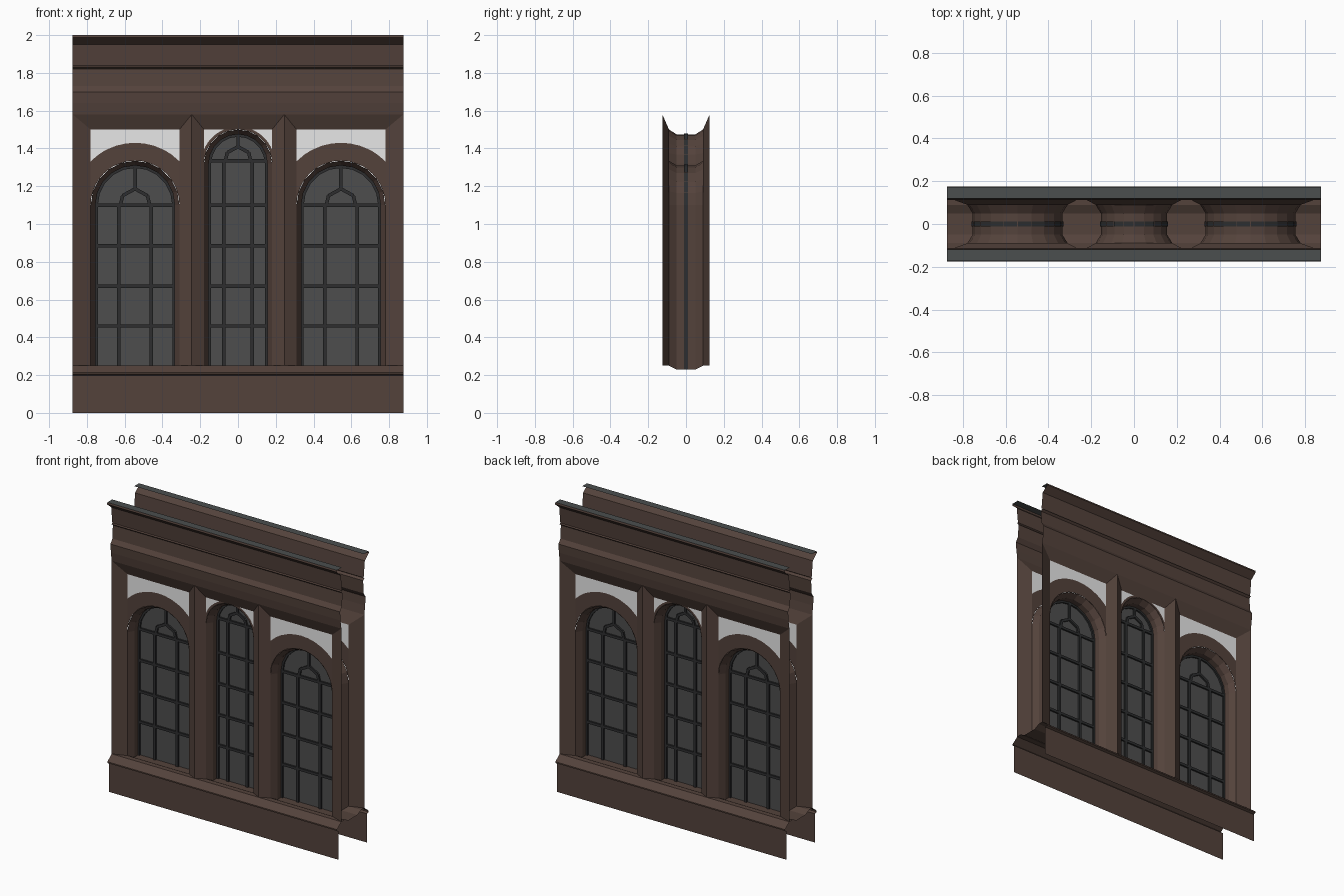
import bpy, bmesh, math
from mathutils import Vector

if "Cube" in bpy.data.objects:
    bpy.data.objects.remove(bpy.data.objects["Cube"])


def material(name, rgb):
    m = bpy.data.materials.new(name)
    m.diffuse_color = (*rgb, 1)
    m.use_nodes = True
    m.node_tree.nodes["Principled BSDF"].inputs["Base Color"].default_value = m.diffuse_color
    return m


BROWN = material("brown_wood", (0.088, 0.055, 0.044))
LIGHT = material("pale_panel", (0.8, 0.8, 0.8))
GLASS = material("grey_glass", (0.075, 0.075, 0.075))
LEAD = material("dark_lead", (0.026, 0.027, 0.028))
CAP = material("slate_cap", (0.07, 0.077, 0.077))

W = 0.875          # half width of the wall
TOP = 1.5          # top of the bay openings
BOT = 0.25         # bottom of the bay openings
YO, YI, YR = 0.125, 0.09, 0.05   # depth of ridge, opening plane, reveal


def finish(name, bm, *mats):
    me = bpy.data.meshes.new(name)
    bm.to_mesh(me)
    bm.free()
    for m in mats:
        me.materials.append(m)
    ob = bpy.data.objects.new(name, me)
    bpy.context.collection.objects.link(ob)
    return ob


def face(bm, pts, toward):
    """Add a face whose normal points along 'toward'."""
    clean = []
    for p in map(Vector, pts):
        if all((p - q).length > 1e-5 for q in clean):
            clean.append(p)
    if len(clean) < 3:
        return None
    f = bm.faces.new([bm.verts.new(p) for p in clean])
    f.normal_update()
    if f.normal.dot(Vector(toward)) < 0:
        f.normal_flip()
    return f


def moulding(name, prof, *mats):
    """Sweep an (outward, z) profile along x, on the front and the back."""
    bm = bmesh.new()
    for s in (-1, 1):
        for (a, za), (b, zb) in zip(prof, prof[1:]):
            f = face(bm, [(-W, s * a, za), (W, s * a, za), (W, s * b, zb), (-W, s * b, zb)],
                     (0, s * (za - zb), b - a))
            if len(mats) > 1 and f.normal.z > 0.9:
                f.material_index = 1
    return finish(name, bm, *mats)


# Header with overhanging cap, frieze and lower moulding
moulding("header", [(0.12, 2.0), (0.172, 2.0), (0.175, 1.988), (0.13, 1.95), (0.118, 1.838),
                    (0.126, 1.832), (0.112, 1.82), (0.118, 1.73), (0.138, 1.70),
                    (0.134, 1.64), (0.125, 1.58)], BROWN, CAP)
# Base panels, projecting ledge and sill floor
moulding("base_and_sill", [(0, 0.23), (YR, 0.23), (YI, BOT), (YO, BOT), (0.172, 0.214),
                           (0.172, 0.205), (0.155, 0.198), (0.155, 0)], BROWN)


def loop(cx, r, zc, bottom, y, n=10):
    """Round-headed opening outline, from right foot over to left foot."""
    pts = [(cx + r, y, bottom)]
    for i in range(n + 1):
        t = math.pi * i / n
        pts.append((cx + r * math.cos(t), y, zc + r * math.sin(t)))
    return pts + [(cx - r, y, bottom)]


def bay(name, cx, hw, x0, x1, zc, R):
    h = TOP - zc
    # Bevelled frame forming the pilasters and mullion ridges
    bm = bmesh.new()
    for s in (-1, 1):
        outer = [(x0, s * YO, BOT), (x0, s * YO, 1.58), (x1, s * YO, 1.58), (x1, s * YO, BOT)]
        inner = [(cx - hw, s * YI, BOT), (cx - hw, s * YI, TOP),
                 (cx + hw, s * YI, TOP), (cx + hw, s * YI, BOT)]
        for i in range(3):
            face(bm, [outer[i], outer[i + 1], inner[i + 1], inner[i]], (0, s, 0))
    finish(name + "_frame", bm, BROWN)

    # Arch face and pale spandrels, as radial strips
    half = [math.pi * i / 10 for i in range(6)] + [math.pi * i / 20 for i in range(11)]
    half += [math.atan2(h, hw), math.acos(hw / R)]
    if R > h:
        half.append(math.asin(h / R))
    angles = sorted({round(a, 5) for t in half for a in (t, math.pi - t)})

    def limit(t):
        c, sn = abs(math.cos(t)), math.sin(t)
        return min(hw / max(c, 1e-6), h / max(sn, 1e-6))

    arch, panel = bmesh.new(), bmesh.new()
    for s in (-1, 1):
        def at(r, t):
            return (cx + r * math.cos(t), s * YI, zc + r * math.sin(t))
        for a, b in zip(angles, angles[1:]):
            ka, kb = min(R, limit(a)), min(R, limit(b))
            face(arch, [at(hw, a), at(ka, a), at(kb, b), at(hw, b)], (0, s, 0))
            if limit(a) - ka > 1e-4 or limit(b) - kb > 1e-4:
                face(panel, [at(ka, a), at(limit(a), a), at(limit(b), b), at(kb, b)], (0, s, 0))
    finish(name + "_arch_face", arch, BROWN)
    finish(name + "_spandrels", panel, LIGHT)

    # Reveal running through the wall
    r = hw - 0.025
    bm = bmesh.new()
    rings = [loop(cx, hw, zc, BOT, -YI), loop(cx, r, zc, 0.23, -YR),
             loop(cx, r, zc, 0.23, YR), loop(cx, hw, zc, BOT, YI)]
    for A, B in zip(rings, rings[1:]):
        for i in range(len(A) - 1):
            mid = (Vector(A[i]) + Vector(B[i + 1])) / 2
            face(bm, [A[i], A[i + 1], B[i + 1], B[i]],
                 Vector((cx, mid.y, min(mid.z, zc))) - mid)
    finish(name + "_reveal", bm, BROWN)

    # Glass pane
    bm = bmesh.new()
    face(bm, loop(cx, r, zc, 0.23, 0), (0, -1, 0))
    finish(name + "_glass", bm, GLASS)

    # Leading: rim, grid, small inner arch and crown bar
    bm = bmesh.new()

    def bar(p, q, w=0.018, d=0.011):
        p, q = Vector((p[0], 0, p[1])), Vector((q[0], 0, q[1]))
        u = (q - p).normalized()
        n = Vector((-u.z, 0, u.x)) * w / 2
        y = Vector((0, d, 0))
        corners = [n + y, n - y, -n - y, -n + y]
        for i in range(4):
            c, e = corners[i], corners[(i + 1) % 4]
            face(bm, [p + c, p + e, q + e, q + c], c + e)
    rim = [(x, z) for x, _, z in loop(cx, r - 0.004, zc, 0.23, 0)]
    for p, q in zip(rim, rim[1:]):
        bar(p, q)
    v = r * 0.41 if hw > 0.2 else r * 0.48
    spring = 1.1 if hw > 0.2 else 1.335
    for z in {0.46, 0.67, 0.885, 1.1, spring}:
        bar((cx - r, z), (cx + r, z))
    for sx in (-1, 1):
        bar((cx + sx * v, 0.23), (cx + sx * v, spring))
    k = v * 0.9
    small = [(cx + sx * k, spring + dz * v) for sx, dz in ((-1, 0), (-0.85, 0.58))]
    small += [(cx, spring + v)]
    small += [(2 * cx - x, z) for x, z in reversed(small[:2])]
    for p, q in zip(small, small[1:]):
        bar(p, q)
    bar((cx, spring + v), (cx, zc + r))
    finish(name + "_leading", bm, LEAD)


bay("left_bay", -0.545, 0.235, -W, -0.245, 1.1, 0.33)
bay("centre_bay", 0, 0.18, -0.245, 0.245, 1.32, 0.195)
bay("right_bay", 0.545, 0.235, 0.245, W, 1.1, 0.33)
